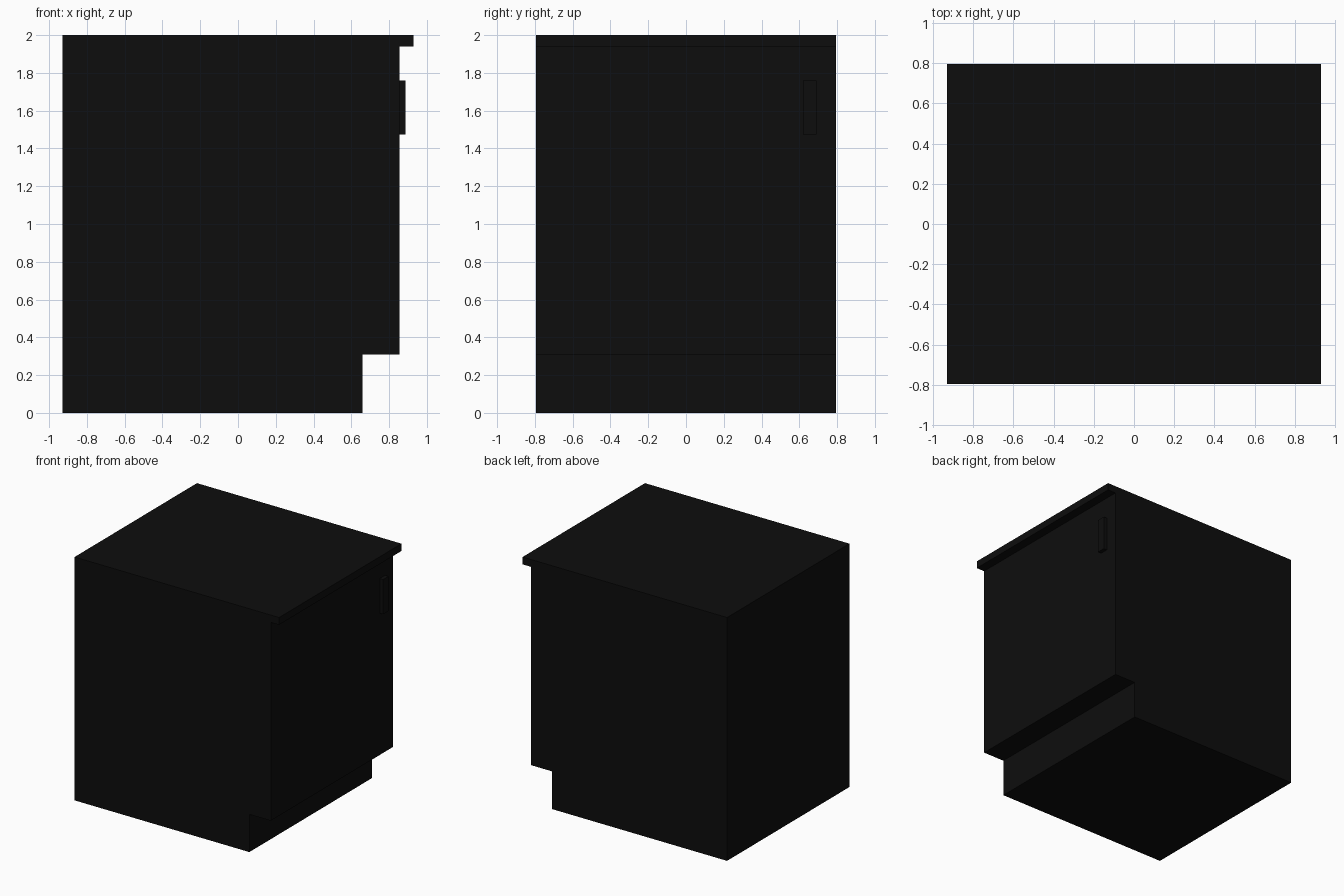
import bpy, bmesh

if "Cube" in bpy.data.objects:
    bpy.data.objects.remove(bpy.data.objects["Cube"])

HALF_Y = 0.795

black = bpy.data.materials.new("near_black")
black.diffuse_color = (0.004, 0.004, 0.004, 1)
black.use_nodes = True
black.node_tree.nodes["Principled BSDF"].inputs["Base Color"].default_value = black.diffuse_color


def extrude_profile(name, profile, y0, y1):
    """Extrude an x-z profile along y into a closed solid."""
    bm = bmesh.new()
    face = bm.faces.new([bm.verts.new((x, y0, z)) for x, z in profile])
    out = bmesh.ops.extrude_face_region(bm, geom=[face])
    verts = [v for v in out["geom"] if isinstance(v, bmesh.types.BMVert)]
    bmesh.ops.translate(bm, verts=verts, vec=(0, y1 - y0, 0))
    bmesh.ops.recalc_face_normals(bm, faces=bm.faces)
    mesh = bpy.data.meshes.new(name)
    bm.to_mesh(mesh)
    bm.free()
    mesh.materials.append(black)
    obj = bpy.data.objects.new(name, mesh)
    bpy.context.collection.objects.link(obj)
    return obj


def rect(x0, x1, z0, z1):
    return [(x0, z0), (x1, z0), (x1, z1), (x0, z1)]


# Cabinet body with the recessed toe kick under the door side (+x)
extrude_profile("cabinet_body",
                [(-0.93, 0), (0.66, 0), (0.66, 0.31), (0.855, 0.31),
                 (0.855, 1.94), (-0.93, 1.94)], -HALF_Y, HALF_Y)

# Worktop overhanging the door
extrude_profile("worktop", rect(-0.93, 0.93, 1.94, 2.0), -HALF_Y, HALF_Y)

# Upright door handle
extrude_profile("door_handle", rect(0.855, 0.886, 1.475, 1.76), 0.62, 0.69)
